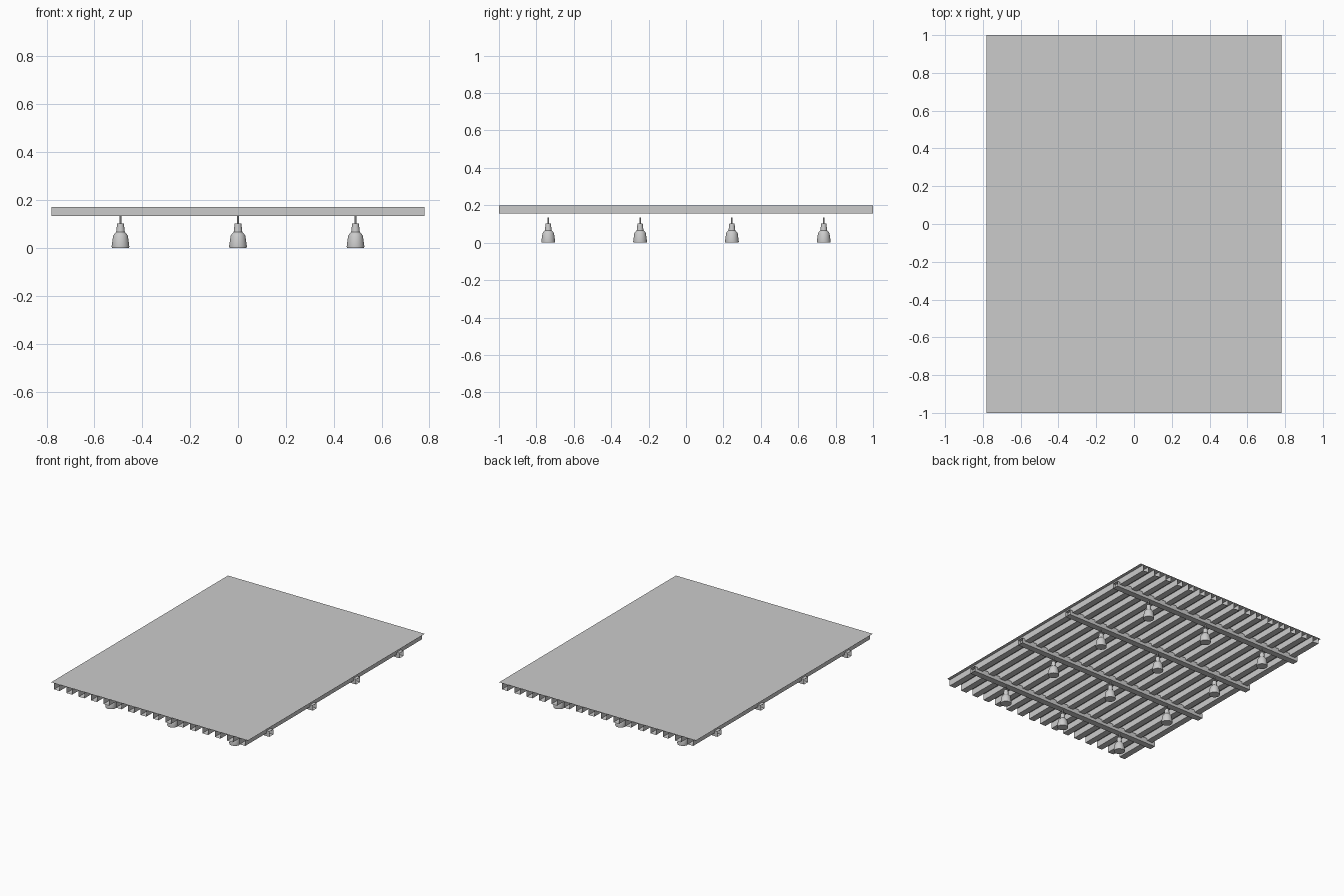
import bpy, bmesh, math

if "Cube" in bpy.data.objects:
    bpy.data.objects.remove(bpy.data.objects["Cube"])


def make_object(name, bm):
    bmesh.ops.recalc_face_normals(bm, faces=bm.faces)
    mesh = bpy.data.meshes.new(name)
    bm.to_mesh(mesh)
    bm.free()
    ob = bpy.data.objects.new(name, mesh)
    bpy.context.collection.objects.link(ob)
    return ob


def open_tube(name, axis, offset, half_len, half_w, z0, z1):
    """Thin sheet rectangular tube with open ends, along 'x' or 'y'."""
    bm = bmesh.new()
    section = [(-half_w, z0), (half_w, z0), (half_w, z1), (-half_w, z1)]
    rings = []
    for end in (-half_len, half_len):
        ring = []
        for w, z in section:
            co = (end, offset + w, z) if axis == 'x' else (offset + w, end, z)
            ring.append(bm.verts.new(co))
        rings.append(ring)
    for i in range(4):
        j = (i + 1) % 4
        bm.faces.new((rings[0][i], rings[0][j], rings[1][j], rings[1][i]))
    return make_object(name, bm)


def lathe(name, profile, x, y, sides=24):
    """Spin an (r, z) profile around a vertical axis at x, y."""
    bm = bmesh.new()
    verts = [bm.verts.new((r, 0, z)) for r, z in profile]
    edges = [bm.edges.new(pair) for pair in zip(verts, verts[1:])]
    bmesh.ops.spin(bm, geom=verts + edges, cent=(0, 0, 0), axis=(0, 0, 1),
                   angle=math.tau, steps=sides, use_duplicate=False)
    bmesh.ops.remove_doubles(bm, verts=bm.verts, dist=1e-5)
    ob = make_object(name, bm)
    ob.location = (x, y, 0)
    bpy.context.view_layer.objects.active = ob
    ob.select_set(True)
    bpy.ops.object.shade_smooth_by_angle(angle=math.radians(30))
    ob.select_set(False)
    return ob


# thin top sheet
bm = bmesh.new()
bm.faces.new([bm.verts.new((x, y, 0.2)) for x, y in
              ((-0.78, -1), (0.78, -1), (0.78, 1), (-0.78, 1))])
make_object("floor_panel", bm)

# joists running front to back
PITCH = 0.098
for i in range(16):
    open_tube(f"joist_{i + 1}", 'y', (i - 7.5) * PITCH, 1.0, 0.0225, 0.155, 0.199)

# cross beams with a row of feet under each one
FOOT = [(0, 0), (0.036, 0), (0.037, 0.006), (0.031, 0.05), (0.027, 0.057),
        (0.018, 0.066), (0.014, 0.102), (0.004, 0.103), (0.004, 0.135), (0, 0.135)]
for row in range(4):
    y = (row - 1.5) * 0.491
    open_tube(f"cross_beam_{row + 1}", 'x', y, 0.78, 0.0225, 0.134, 0.171)
    for col in range(3):
        lathe(f"foot_{row + 1}_{col + 1}", FOOT, (col - 1) * 0.491, y)
